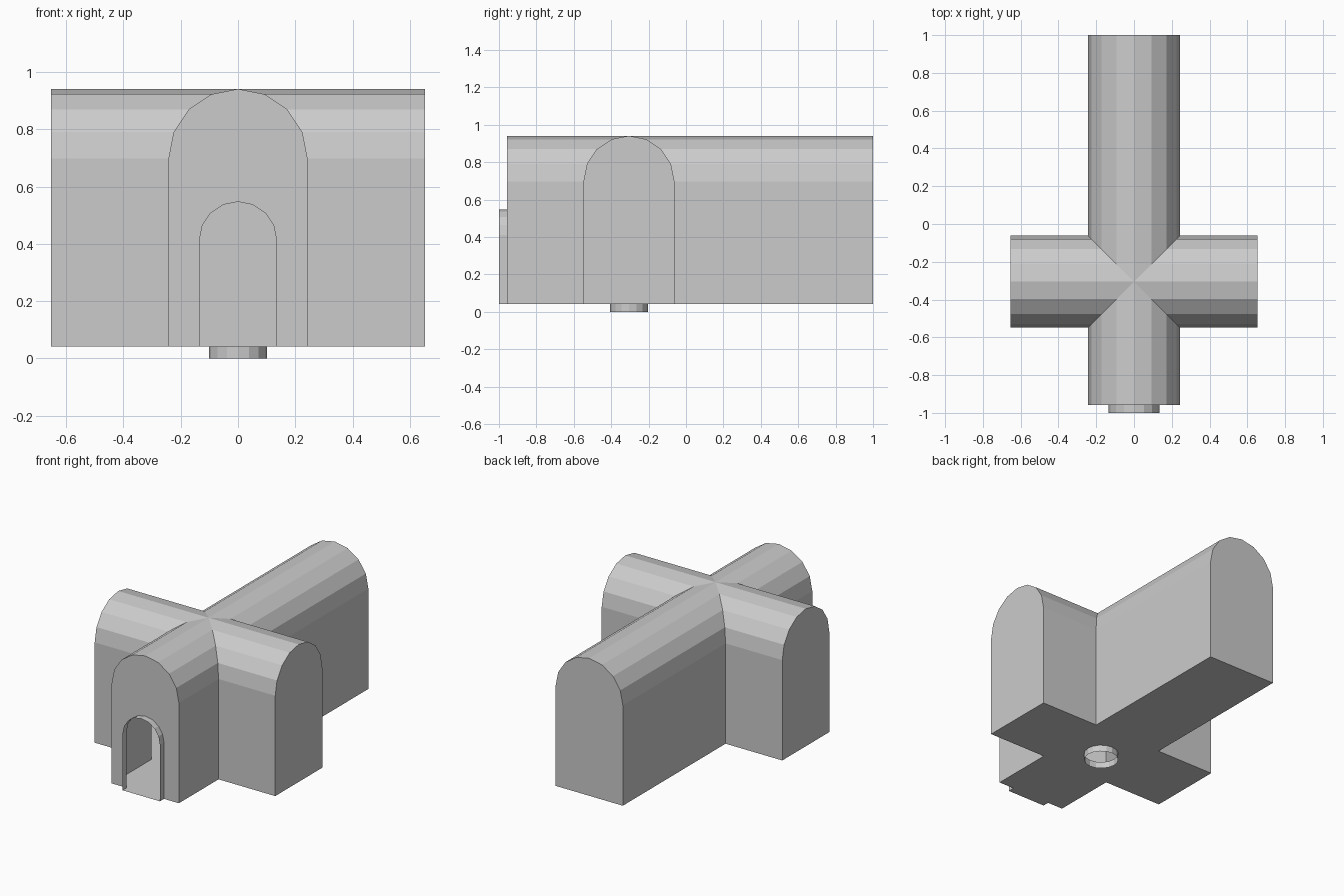
import bpy, bmesh
from math import pi, sin, cos
from mathutils import Vector

if "Cube" in bpy.data.objects:
    bpy.data.objects.remove(bpy.data.objects["Cube"])

BASE = 0.042          # floor height
CY = -0.305           # y of the crossing
R, SPRING = 0.243, 0.698
DOOR_R, DOOR_SPRING = 0.135, 0.412
FRONT = -0.958

bm = bmesh.new()


def arch(r, spring, n=8):
    """Half-round arch on straight walls, as (u, z) points."""
    arc = [(r * cos(pi * i / n), spring + r * sin(pi * i / n)) for i in range(n + 1)]
    return [(r, BASE)] + arc + [(-r, BASE)]


def strip(a, b, closed=False):
    """Quads between two rows of vertices."""
    n = len(a)
    for i in range(n if closed else n - 1):
        j = (i + 1) % n
        bm.faces.new((a[i], a[j], b[j], b[i]))


def verts(points):
    return [bm.verts.new(p) for p in points]


# Four vaulted arms, each mitred along the diagonals of the crossing
hall = arch(R, SPRING)
arms = [((1, 0), 0.653), ((-1, 0), 0.653), ((0, 1), 1 - CY), ((0, -1), CY - FRONT)]
for (dx, dy), length in arms:
    def place(u, d, z):
        return Vector((dx * d - dy * u, CY + dy * d + dx * u, z))
    outer = verts(place(u, length, z) for u, z in hall)
    inner = verts(place(u, abs(u), z) for u, z in hall)
    strip(outer, inner)
    if dy != -1:
        bm.faces.new(outer)              # plain end wall
    else:
        # Front wall around the doorway, and the short open porch
        door = arch(DOOR_R, DOOR_SPRING)
        back = verts(place(u, length, z) for u, z in door)
        lip = verts(place(u, CY + 1, z) for u, z in door)
        strip(outer, back)
        strip(back, lip)
        bm.edges.new((lip[0], lip[-1]))  # threshold

# Open round shaft in the floor
ring = [(0.102 * cos(2 * pi * i / 16), CY + 0.102 * sin(2 * pi * i / 16)) for i in range(16)]
strip(verts((x, y, BASE) for x, y in ring), verts((x, y, 0) for x, y in ring), True)

# Weld the arms, then fill the floor around the shaft
bmesh.ops.remove_doubles(bm, verts=bm.verts, dist=0.0005)
rim = [e for e in bm.edges if len(e.link_faces) < 2
       and all(abs(v.co.z - BASE) < 1e-4 for v in e.verts)]
bmesh.ops.triangle_fill(bm, edges=rim, use_beauty=True, use_dissolve=False, normal=(0, 0, -1))
bmesh.ops.recalc_face_normals(bm, faces=bm.faces)

mesh = bpy.data.meshes.new("vaulted_hall")
bm.to_mesh(mesh)
bm.free()
bpy.context.collection.objects.link(bpy.data.objects.new("vaulted_hall", mesh))
